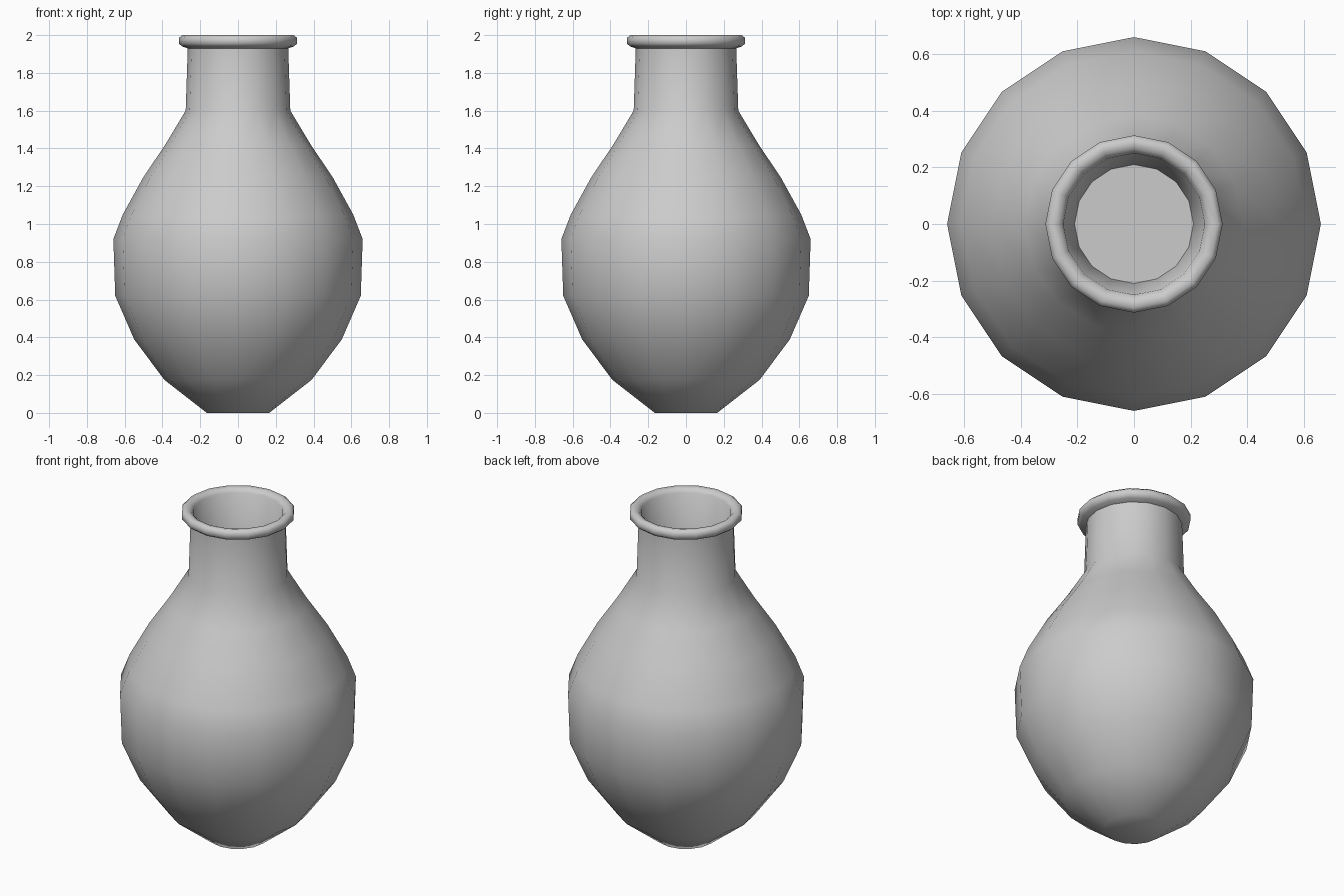
import bpy, bmesh, math

if "Cube" in bpy.data.objects:
    bpy.data.objects.remove(bpy.data.objects["Cube"])

SIDES = 16


def lathe(name, profile, cap_start=False, cap_end=False, closed=False, angle=60):
    """Revolve (radius, z) points around the z axis."""
    bm = bmesh.new()
    rings = []
    for r, z in profile:
        rings.append([bm.verts.new((r * math.cos(2 * math.pi * i / SIDES),
                                    r * math.sin(2 * math.pi * i / SIDES), z))
                      for i in range(SIDES)])
    pairs = list(zip(rings, rings[1:]))
    if closed:
        pairs.append((rings[-1], rings[0]))
    for low, high in pairs:
        for i in range(SIDES):
            j = (i + 1) % SIDES
            bm.faces.new((low[i], low[j], high[j], high[i]))
    if cap_start:
        bm.faces.new(rings[0][::-1])
    if cap_end:
        bm.faces.new(rings[-1])
    bmesh.ops.recalc_face_normals(bm, faces=bm.faces)
    mesh = bpy.data.meshes.new(name)
    bm.to_mesh(mesh)
    bm.free()
    obj = bpy.data.objects.new(name, mesh)
    bpy.context.collection.objects.link(obj)
    bpy.ops.object.select_all(action='DESELECT')
    obj.select_set(True)
    bpy.context.view_layer.objects.active = obj
    bpy.ops.object.shade_smooth_by_angle(angle=math.radians(angle))
    return obj


# Body, neck, rolled lip and the hollow mouth with its flat floor
lathe("vase", [
    (0.165, 0.0), (0.39, 0.175), (0.55, 0.39), (0.65, 0.62),
    (0.66, 0.92), (0.61, 1.05), (0.50, 1.25), (0.385, 1.42),
    (0.277, 1.60), (0.266, 1.93),
    (0.295, 1.94), (0.313, 1.955), (0.313, 1.985), (0.295, 2.0),
    (0.268, 1.995), (0.25, 1.975),
    (0.21, 1.60),
], cap_start=True, cap_end=True)
